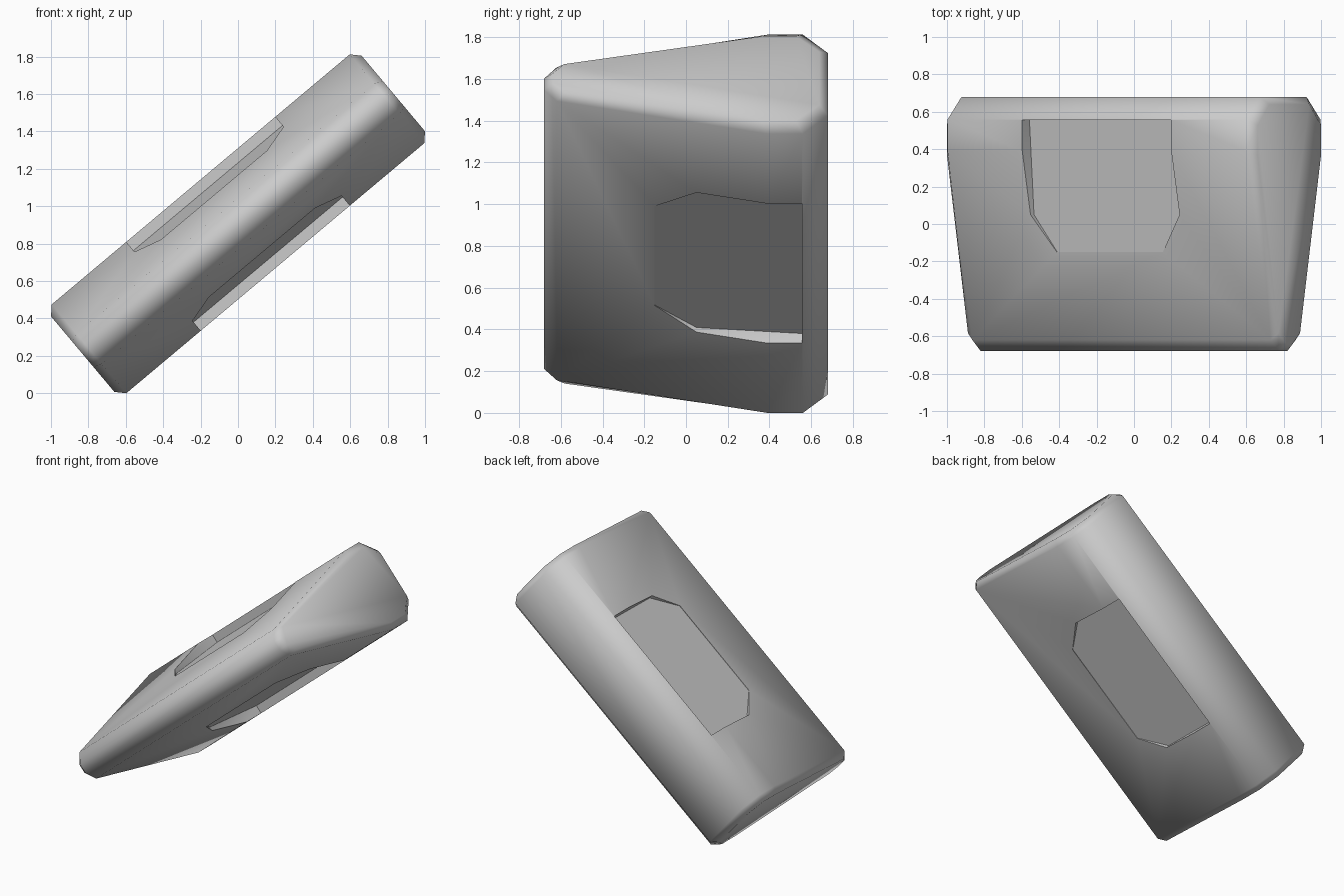
import bpy, bmesh, math
from mathutils import Matrix, Vector

if "Cube" in bpy.data.objects:
    bpy.data.objects.remove(bpy.data.objects["Cube"], do_unlink=True)

# One plain grey for the whole block
grey = bpy.data.materials.new("plain_grey")
grey.use_nodes = True
colour = (0.6, 0.6, 0.6, 1)
grey.diffuse_color = colour
grey.node_tree.nodes["Principled BSDF"].inputs["Base Color"].default_value = colour


def loft(name, rings):
    """Closed solid through rings of matching points."""
    bm = bmesh.new()
    loops = [[bm.verts.new(p) for p in ring] for ring in rings]
    n = len(loops[0])
    for a, b in zip(loops, loops[1:]):
        for i in range(n):
            j = (i + 1) % n
            bm.faces.new((a[i], a[j], b[j], b[i]))
    bm.faces.new(loops[0])
    bm.faces.new(loops[-1])
    bmesh.ops.recalc_face_normals(bm, faces=bm.faces)
    mesh = bpy.data.meshes.new(name)
    bm.to_mesh(mesh)
    bm.free()
    mesh.materials.append(grey)
    obj = bpy.data.objects.new(name, mesh)
    bpy.context.collection.objects.link(obj)
    return obj


# Wedge cross-section: (depth, half thickness), thin at the front
half = [(-0.68, 0.035), (-0.62, 0.105), (0.39, 0.31), (0.56, 0.31), (0.68, 0.195)]
profile = half + [(y, -t) for y, t in reversed(half)]


def section(u, sy=1.0, st=1.0):
    return [Vector((u, y * sy, t * st)) for y, t in profile]


# Body with chamfered ends
body = loft("wedge_body", [
    section(-1.084, 0.94, 0.85), section(-1.04),
    section(1.04), section(1.084, 0.94, 0.85)])

# Pockets on both broad faces, floors running out towards the front
plan = [(-0.52, 0.555), (-0.52, 0.05), (-0.37, -0.15),
        (0.37, -0.15), (0.52, 0.05), (0.52, 0.555)]
for side in (1, -1):
    floor = [Vector((u, y, side * (0.197 + (y + 0.15) * 0.075))) for u, y in plan]
    roof = [Vector((u, y, side * 0.5)) for u, y in plan]
    cutter = loft("pocket_cutter", [floor, roof])
    cutter.hide_render = True
    cut = body.modifiers.new("pocket", 'BOOLEAN')
    cut.operation = 'DIFFERENCE'
    cut.solver = 'EXACT'
    cut.object = cutter
    bpy.context.view_layer.objects.active = body
    bpy.ops.object.modifier_apply(modifier=cut.name)
    bpy.data.objects.remove(cutter, do_unlink=True)

# Tilt the block and rest it on the ground
body.data.transform(Matrix.Rotation(math.radians(-40), 4, 'Y'))
low = min(v.co.z for v in body.data.vertices)
body.data.transform(Matrix.Translation((0, 0, -low)))

# Soft shading, crisp pocket walls
for o in bpy.context.selected_objects:
    o.select_set(False)
body.select_set(True)
bpy.context.view_layer.objects.active = body
bpy.ops.object.shade_smooth_by_angle(angle=math.radians(60))
